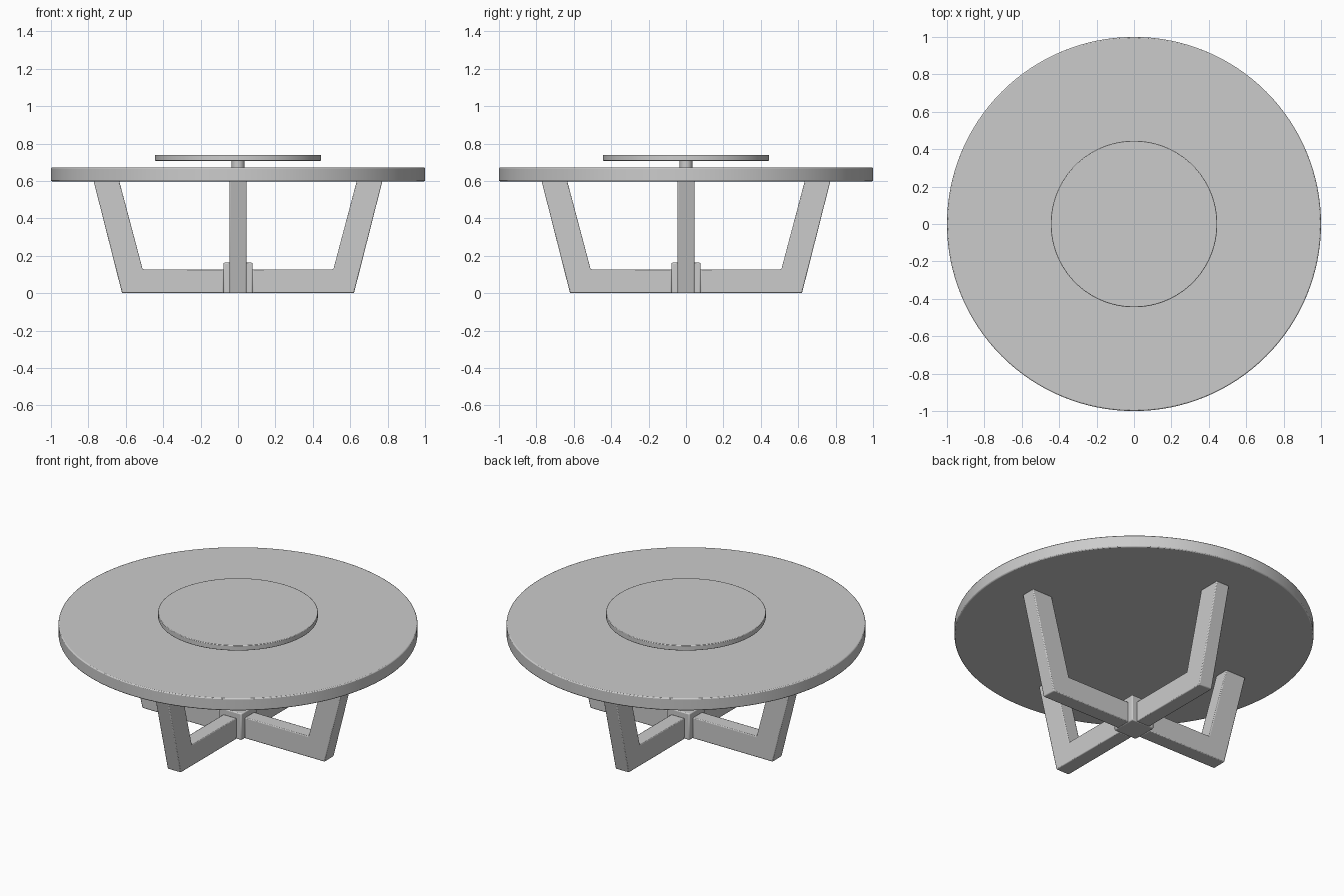
import bpy, bmesh, math
from mathutils import Matrix

if "Cube" in bpy.data.objects:
    bpy.data.objects.remove(bpy.data.objects["Cube"])


def finish(ob, bevel, segments=2):
    if bevel:
        m = ob.modifiers.new("soft_edges", "BEVEL")
        m.width, m.segments = bevel, segments
        m.limit_method = "ANGLE"
        m.angle_limit = math.radians(40)
    bpy.ops.object.select_all(action="DESELECT")
    ob.select_set(True)
    bpy.context.view_layer.objects.active = ob
    bpy.ops.object.shade_smooth_by_angle(angle=math.radians(40))


def disc(name, radius, z0, z1, sides, bevel):
    bpy.ops.mesh.primitive_cylinder_add(vertices=sides, radius=radius, depth=z1 - z0,
                                        location=(0, 0, (z0 + z1) / 2))
    ob = bpy.context.object
    ob.name = name
    finish(ob, bevel)


def leg(name, angle):
    # L-shaped side profile: foot rail plus outward-leaning upright
    profile = [(0.077, 0), (0.62, 0), (0.772, 0.6), (0.635, 0.6), (0.51, 0.128), (0.077, 0.128)]
    bm = bmesh.new()
    face = bm.faces.new([bm.verts.new((x, -0.045, z)) for x, z in profile])
    ext = bmesh.ops.extrude_face_region(bm, geom=[face])
    verts = [v for v in ext["geom"] if isinstance(v, bmesh.types.BMVert)]
    bmesh.ops.translate(bm, verts=verts, vec=(0, 0.09, 0))
    bmesh.ops.recalc_face_normals(bm, faces=bm.faces)
    bmesh.ops.rotate(bm, verts=bm.verts, cent=(0, 0, 0), matrix=Matrix.Rotation(angle, 3, "Z"))
    me = bpy.data.meshes.new(name)
    bm.to_mesh(me)
    bm.free()
    ob = bpy.data.objects.new(name, me)
    bpy.context.collection.objects.link(ob)
    finish(ob, 0.005)


# round top, spindle and turntable
disc("table_top", 1.0, 0.598, 0.673, 128, 0.006)
disc("turntable_spindle", 0.035, 0.673, 0.71, 32, 0)
disc("turntable", 0.445, 0.708, 0.74, 96, 0.003)

# four legs meeting at a square hub
for i, side in enumerate(("right", "back", "left", "front")):
    leg(side + "_leg", i * math.pi / 2)

bpy.ops.mesh.primitive_cube_add(size=1, location=(0, 0, 0.0815))
hub = bpy.context.object
hub.name = "centre_hub"
hub.data.transform(Matrix.Diagonal((0.156, 0.156, 0.163, 1)))
finish(hub, 0.006)
